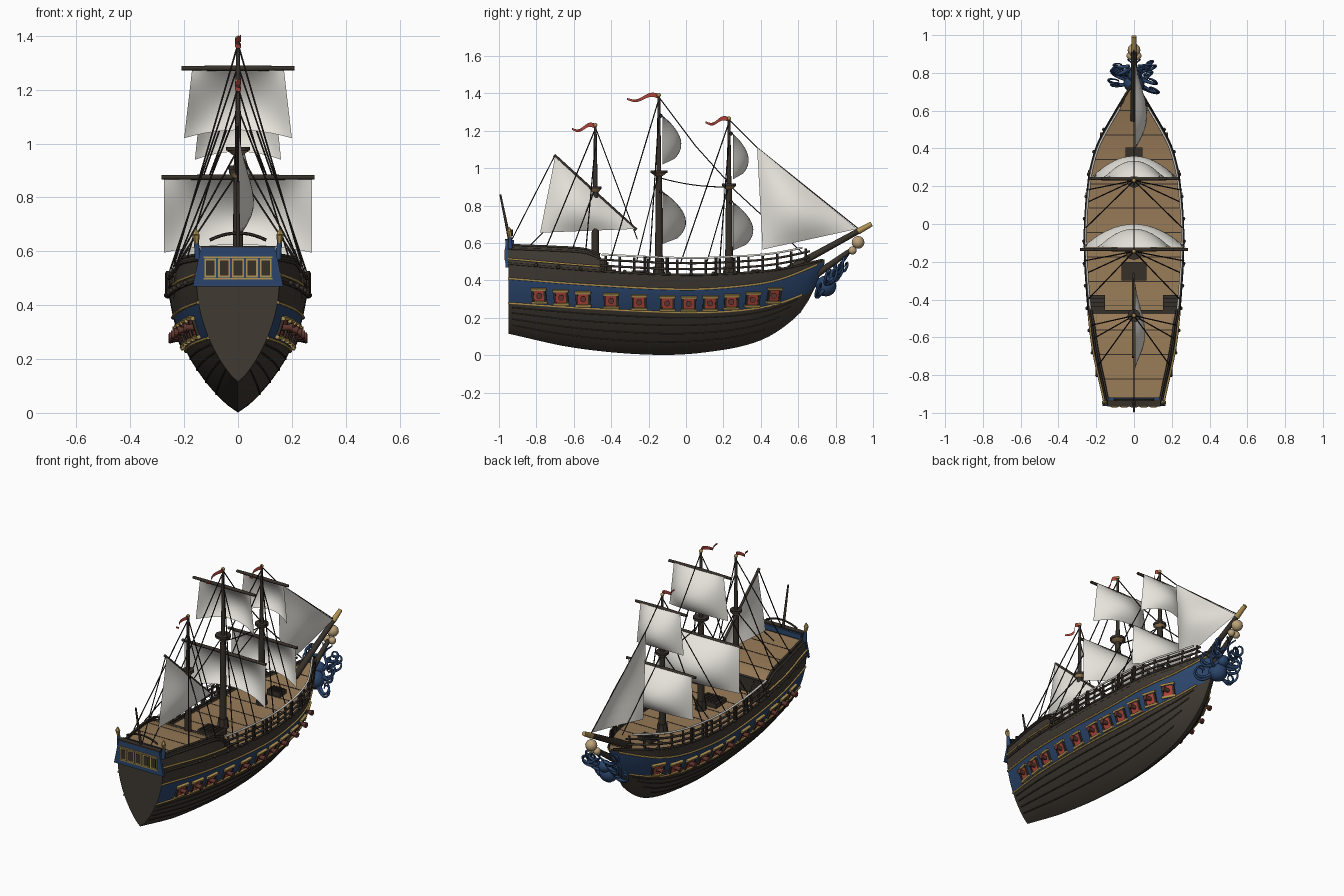
import bpy, bmesh, math, random
from mathutils import Vector, Matrix

if "Cube" in bpy.data.objects:
    bpy.data.objects.remove(bpy.data.objects["Cube"])
random.seed(4)


def material(name, r, g, b):
    m = bpy.data.materials.new(name)
    m.use_nodes = True
    m.diffuse_color = (r, g, b, 1)
    bsdf = m.node_tree.nodes["Principled BSDF"]
    bsdf.inputs["Base Color"].default_value = (r, g, b, 1)
    bsdf.inputs["Roughness"].default_value = 0.8
    return m


HULL = material("hull brown", .05, .041, .032)
WOOD = material("dark wood", .038, .03, .023)
BLUE = material("navy blue", .024, .06, .15)
GOLD = material("old gold", .43, .29, .085)
DECK = material("deck tan", .31, .195, .095)
SAIL = material("sail canvas", .8, .78, .72)
RED = material("dull red", .45, .06, .045)
MAROON = material("dark maroon", .11, .035, .027)
BONE = material("bone", .5, .36, .19)
ROPE = material("tarred rope", .024, .02, .016)


# ---------- helpers ----------
def finish(name, bm, mats, smooth=True):
    bmesh.ops.recalc_face_normals(bm, faces=bm.faces)
    me = bpy.data.meshes.new(name)
    bm.to_mesh(me)
    bm.free()
    ob = bpy.data.objects.new(name, me)
    bpy.context.collection.objects.link(ob)
    for m in mats:
        me.materials.append(m)
    if smooth:
        bpy.ops.object.select_all(action='DESELECT')
        ob.select_set(True)
        bpy.context.view_layer.objects.active = ob
        bpy.ops.object.shade_smooth_by_angle(angle=math.radians(40))


def paint(verts, mat):
    for f in {f for v in verts for f in v.link_faces}:
        f.material_index = mat


def box(bm, loc, size, mat=0, rot=None):
    mtx = Matrix.LocRotScale(Vector(loc), rot, Vector(size))
    paint(bmesh.ops.create_cube(bm, size=1, matrix=mtx)["verts"], mat)


def rod(bm, a, b, r1, r2=None, mat=0, seg=10):
    a, b = Vector(a), Vector(b)
    mtx = Matrix.LocRotScale((a + b) / 2, (b - a).to_track_quat('Z', 'Y'), None)
    geo = bmesh.ops.create_cone(bm, cap_ends=True, segments=seg, radius1=r1,
                                radius2=r1 if r2 is None else r2, depth=(b - a).length, matrix=mtx)
    paint(geo["verts"], mat)


def ball(bm, loc, r, mat=0):
    geo = bmesh.ops.create_uvsphere(bm, u_segments=12, v_segments=8, radius=r, matrix=Matrix.Translation(loc))
    paint(geo["verts"], mat)


def tubes(name, paths, r, mat, taper=False):
    cu = bpy.data.curves.new(name, 'CURVE')
    cu.dimensions = '3D'
    cu.bevel_depth = r
    cu.bevel_resolution = 1
    cu.use_fill_caps = True
    cu.materials.append(mat)
    for path in paths:
        sp = cu.splines.new('POLY')
        sp.points.add(len(path) - 1)
        for i, p in enumerate(path):
            sp.points[i].co = (*p, 1)
            sp.points[i].radius = 1 - .7 * i / len(path) if taper else 1
    bpy.context.collection.objects.link(bpy.data.objects.new(name, cu))


def span(a, b, n):
    return [a + (b - a) * i / n for i in range(n + 1)]


def grid(bm, rows, mat_of=lambda i: 0):
    vs = [[bm.verts.new(p) for p in row] for row in rows]
    for i in range(len(vs) - 1):
        for j in range(len(vs[i]) - 1):
            f = bm.faces.new((vs[i][j], vs[i][j + 1], vs[i + 1][j + 1], vs[i + 1][j]))
            f.material_index = mat_of(i)


def curve(*pts):
    """Smooth interpolation through (y, value) pairs."""
    def slope(i):
        a, b = pts[max(i - 1, 0)], pts[min(i + 1, len(pts) - 1)]
        return (b[1] - a[1]) / (b[0] - a[0])

    def f(y):
        i = max([k for k in range(len(pts) - 1) if pts[k][0] <= y] or [0])
        (x0, v0), (x1, v1) = pts[i], pts[i + 1]
        h = x1 - x0
        t = min(max((y - x0) / h, 0), 1)
        return (v0 * (1 + 2 * t) * (1 - t) ** 2 + slope(i) * h * t * (1 - t) ** 2
                + v1 * t * t * (3 - 2 * t) + slope(i + 1) * h * t * t * (t - 1))
    return f


# ---------- hull lines ----------
STERN, BOW = -.95, .74
width = curve((-.95, .155), (-.6, .225), (-.1, .26), (.24, .238), (.4, .2), (.5, .152), (.6, .095), (.74, .012))
keel = curve((-.95, .115), (-.6, .04), (-.2, .003), (.1, .015), (.4, .08), (.6, .215), (.68, .34), (.74, .49))
band_low = curve((-.95, .275), (-.5, .245), (0, .225), (.3, .237), (.5, .275), (.74, .37))
band_high = curve((-.95, .41), (-.5, .375), (0, .352), (.3, .37), (.5, .405), (.74, .5))
sheer = curve((-.95, .49), (-.46, .45), (0, .43), (.3, .44), (.5, .46), (.74, .512))
poop = curve((-.95, .59), (-.7, .58), (-.54, .568), (-.46, .54))


def skin(y, z, side=1, out=0):
    k = keel(y)
    t = max(z - k, 0) / (max(.5, sheer(y) + .02) - k)
    f = math.sin(math.pi / 2 * t ** .8) if t < 1 else 1 - .5 * (t - 1)
    return Vector((side * (width(y) * f + out), y, max(z, k)))


def along(y0, y1, zf, side, out=0, n=40):
    return [skin(y, zf(y), side, out) for y in span(y0, y1, n)]


# ---------- hull, bulwarks and decks ----------
bm = bmesh.new()
for s in (1, -1):
    rows = [along(STERN, BOW, lambda y: keel(y) + max(band_low(y) - keel(y), 0) * i / 9, s) for i in range(10)]
    rows += [along(STERN, BOW, lambda y: band_low(y) + (band_high(y) - band_low(y)) * i / 3, s) for i in (1, 2, 3)]
    rows.append(along(STERN, BOW, sheer, s))
    grid(bm, rows, lambda i: 1 if 9 <= i < 12 else 0)
    grid(bm, [along(STERN, -.46, sheer, s, 0, 14), along(STERN, -.46, poop, s, 0, 14)])
grid(bm, [[skin(STERN, z, 1), skin(STERN, z, -1)] for z in span(.115, .59, 16)])
bmesh.ops.remove_doubles(bm, verts=bm.verts, dist=.0004)
finish("hull", bm, [HULL, BLUE])

bm = bmesh.new()
for y0, y1, zf in ((-.47, .71, lambda y: sheer(y) - .02), (STERN, -.46, lambda y: poop(y) - .025)):
    grid(bm, [[skin(y, zf(y), s) for s in (1, -1)] for y in span(y0, y1, 24)])
finish("decks", bm, [DECK])
bm = bmesh.new()
grid(bm, [[skin(-.46, z, s) for s in (1, -1)] for z in (.42, .512)])
for y in span(-.82, .6, 11):
    z = (poop(y) - .025 if y < -.46 else sheer(y) - .02)
    box(bm, (0, y, z), (2 * skin(y, z).x - .01, .005, .003))
box(bm, (0, -.465, .515), (.48, .022, .014))
finish("deck_beams_and_bulkhead", bm, [WOOD], False)

# ---------- trim, wales and rails ----------
wales, gold, rails, pale = [], [], [], []
for s in (1, -1):
    for k, y1 in ((.3, .42), (.5, .5), (.7, .56), (.88, .6)):
        wales.append(along(-.93, y1, lambda y: keel(y) + (band_low(y) - keel(y)) * k, s))
    gold += [along(STERN, .7, band_high, s, .002), along(STERN, .62, lambda y: band_low(y) + .003, s, .002),
             along(STERN, -.46, lambda y: sheer(y) + .025, s, .002)]
    rails += [along(STERN, .73, sheer, s), along(STERN, -.46, poop, s, -.003),
              along(STERN, -.46, lambda y: poop(y) - .02, s, .002)]
    rails += [along(-.46, .66, lambda y: sheer(y) + h, s) for h in (.03, .062)]
    rails += [[skin(y, sheer(y), s), skin(y, sheer(y) + .082, s)] for y in span(-.43, .64, 14)]
    pale.append(along(-.45, .62, lambda y: sheer(y) + .09, s))
tubes("hull_wales", wales, .0035, WOOD)
tubes("gold_trim", gold, .0058, GOLD)
tubes("rails", rails, .0065, WOOD)
tubes("rail_canvas", pale, .006, SAIL)

# ---------- gun ports ----------
bm = bmesh.new()
ports = span(-.785, -.55, 2) + span(-.4, -.1, 2) + span(.015, .47, 4)
for s in (1, -1):
    for y in ports:
        z = (band_low(y) + band_high(y)) / 2 - .012
        p = skin(y, z, s)
        ty = (skin(y + .02, z, s) - skin(y - .02, z, s)).normalized()
        tz = (skin(y, z + .02, s) - skin(y, z - .02, s)).normalized()
        n = ty.cross(tz).normalized() * s
        tz = n.cross(ty)
        rot = Matrix((ty, tz, n)).transposed().to_quaternion()
        box(bm, p, (.058, .058, .012), 1, rot)
        for d in (1, -1):
            box(bm, p + tz * .037 * d, (.086, .012, .026), 0, rot)
            box(bm, p + ty * .033 * d, (.012, .064, .02), 2, rot)
        aim = Vector((s, 0, -.05))
        rod(bm, p, p + aim * .034, .013, .011, 3)
        rod(bm, p + aim * .03, p + aim * .042, .016, None, 3)
finish("gun_ports", bm, [GOLD, RED, WOOD, MAROON])

# ---------- stern gallery, lanterns and staff ----------
bm = bmesh.new()
grid(bm, [[(-.168, -.964, .47), (.168, -.964, .47)], [(-.138, -.964, .615), (.138, -.964, .615)]])
geo = bmesh.ops.extrude_face_region(bm, geom=list(bm.faces))
bmesh.ops.translate(bm, vec=(0, .014, 0), verts=[g for g in geo["geom"] if isinstance(g, bmesh.types.BMVert)])
box(bm, (0, -.925, .6), (.276, .012, .03))
box(bm, (0, -.95, .617), (.28, .034, .006), 2)
for x in span(-.103, .103, 4):
    box(bm, (x, -.964, .538), (.044, .008, .07), 1)
    box(bm, (x, -.966, .538), (.032, .009, .056), 2)
for z in (.498, .578):
    box(bm, (0, -.964, z), (.256, .006, .006), 1)
for s in (1, -1):
    rod(bm, (s * .148, -.94, .57), (s * .154, -.94, .63), .013, .009, 0)
    rod(bm, (s * .154, -.94, .63), (s * .156, -.945, .662), .009, .014, 1, 6)
    rod(bm, (s * .156, -.945, .662), (s * .156, -.945, .685), .015, .002, 1, 6)
rod(bm, (0, -.94, .6), (0, -.993, .86), .009, .005, 2)
arch = [Vector((x, -.93, .668 - 2.4 * x * x)) for x in span(-.105, .105, 10)]
for a, b in zip(arch, arch[1:]):
    rod(bm, a, b, .006, None, 2, 6)
finish("stern_gallery", bm, [BLUE, GOLD, WOOD])

# ---------- masts, tops and pennants ----------
MASTS = (("mizzen", -.485, 1.23, .895, .034), ("main", -.145, 1.39, .98, .045), ("fore", .23, 1.265, .91, .038))
ropes = []
for name, y, top, nest, r in MASTS:
    bm = bmesh.new()
    rod(bm, (0, y, .41), (0, y, nest), .022, .016)
    rod(bm, (0, y, nest - .02), (0, y, top), .013, .007)
    rod(bm, (0, y, .42), (0, y, .475), .034, .028, 0, 8)
    rod(bm, (0, y, nest - .022), (0, y, nest - .006), .02, r * .9, 2, 12)
    rod(bm, (0, y, nest - .006), (0, y, nest + .008), r, None, 0, 12)
    ball(bm, (0, y, top), .011, 1)
    finish(name + "_mast", bm, [WOOD, GOLD, DECK])
    bm = bmesh.new()
    long = .17 if name == "main" else .125
    grid(bm, [[(.012 * math.sin(9 * t), y - long * t, top - .006 - .016 * t + .012 * math.sin(6.5 * t) + e * (1 - .6 * t))
               for t in span(0, 1, 14)] for e in (-.013, .013)])
    finish(name + "_pennant", bm, [RED])
    for s in (1, -1):
        for h, dy in ((top - .02, -.26), (nest, -.12), (top - .1, -.05)):
            e = y + dy
            ropes.append([(0, y, h), skin(e, (poop(e) if e < -.46 else sheer(e) + .06), s, .006)])
ropes += [[(0, -.145, 1.38), (0, .05, 1.12), (0, .23, .92)], [(0, .23, 1.26), (0, .38, 1.11), (0, .93, .67)],
          [(0, .23, .91), (0, .62, .55)], [(0, -.485, 1.22), (0, -.26, .62)],
          [(0, -.7, 1.07), (0, -.93, .62)], [(0, -.76, .66), (0, -.85, .57)],
          [(0, -.145 + .375 * t, .95 - .05 * t - .06 * t * (1 - t)) for t in span(0, 1, 8)]]
tubes("rigging", ropes, .0032, ROPE)

# ---------- square sails ----------
SQUARES = (("main_lower", -.135, .875, .595, .275, .275, .285, .125), ("main_upper", -.135, 1.28, 1.02, .17, .2, .21, .1),
           ("fore_lower", .24, .82, .56, .215, .225, .235, .11), ("fore_upper", .24, 1.185, .94, .135, .16, .175, .085))
for name, y, z1, z0, w1, w0, yard, bulge in SQUARES:
    bm = bmesh.new()
    grid(bm, [[(u * (w1 + (w0 - w1) * v),
                y + .01 + bulge * (1 - u * u) * math.sin(2.45 * v ** .9),
                z1 + (z0 - z1) * v + .03 * (1 - u * u) * v ** 3) for u in span(-1, 1, 16)] for v in span(0, 1, 12)])
    finish(name + "_sail", bm, [SAIL])
    bm = bmesh.new()
    for s in (1, -1):
        rod(bm, (0, y, z1), (s * yard, y, z1), .011, .008)
    finish(name + "_yard", bm, [WOOD])

# ---------- fore-and-aft sails ----------
TRIANGLES = (("lateen_sail", (-.70, 1.06), (-.275, .675), (-.78, .655), .05),
             ("jib_sail", (.38, 1.11), (.915, .675), (.41, .565), .06))
for name, a, b, c, bulge in TRIANGLES:
    A, B, C = (Vector((0, *p)) for p in (a, b, c))
    bm = bmesh.new()
    rows = []
    for v in span(0, 1, 12):
        row = []
        for u in span(0, 1, 12):
            p = A.lerp(B.lerp(C, u), v)
            p.x = .004 + bulge * math.sin(math.pi * u) * math.sin(math.pi * v ** 1.9) + .03 * u * (1 - u) * v
            row.append(p)
        rows.append(row)
    grid(bm, rows)
    bmesh.ops.remove_doubles(bm, verts=bm.verts, dist=.0001)
    finish(name, bm, [SAIL])
bm = bmesh.new()
rod(bm, (-.004, -.705, 1.07), (-.004, -.265, .67), .008)
finish("lateen_yard", bm, [WOOD])

# ---------- deck fittings ----------
bm = bmesh.new()
for y, w, d in ((-.25, .13, .1), (.375, .09, .06)):
    z = sheer(y) - .01
    box(bm, (0, y, z), (w, d, .035))
    for x in span(-w * .35, w * .35, 4):
        box(bm, (x, y, z + .02), (.008, d * .85, .008))
for s in (1, -1):
    for i in range(4):
        box(bm, (s * .195, -.45 + .02 * i, .475 - .01 * i), (.085, .03, .085 - .02 * i))
    for y in span(-.8, .5, 11):
        ball(bm, skin(y, sheer(y) + .005, s, .008), .01)
    for y in (-.22, -.1, .16, .28):
        rod(bm, skin(y, sheer(y), s, .006), skin(y, sheer(y) + .09, s, .008), .009)
finish("deck_fittings", bm, [WOOD], False)

# ---------- bowsprit and figurehead ----------
bm = bmesh.new()
rod(bm, (0, .55, .46), (0, .93, .668), .02, .015)
rod(bm, (0, .92, .662), (0, .993, .702), .017, .013, 1)
rod(bm, (0, .68, .42), (0, .88, .56), .02, .013)
finish("bowsprit", bm, [WOOD, GOLD])
bm = bmesh.new()
ball(bm, (0, .748, .37), .056)
ball(bm, (0, .79, .425), .036)
ball(bm, (0, .92, .603), .034, 1)
for s in (1, -1):
    ball(bm, (s * .018, .89, .56), .022, 1)
finish("figurehead", bm, [BLUE, BONE])
# each tentacle walks outward while its heading turns into a curl
arms = []
for s in (1, -1):
    for i in range(9):
        f = i / 8
        p = Vector((s * .025, .735 + .1 * f, .35 + .13 * f))
        out = Vector((s, random.uniform(-.6, .5), 0)).normalized()
        heading, turn = random.uniform(-.9, .3), random.uniform(.9, 1.5)
        path = []
        for t in span(0, 1, 18):
            path.append(p.copy())
            heading += turn * .55 * t
            p += (out * math.cos(heading) + Vector((0, .3, 1)) * math.sin(heading)) * (.0125 - .003 * f)
        arms.append(path)
    arms.append([Vector((s * (.02 + .02 * math.sin(7 * t)), .78 + .09 * t, .42 + .12 * t)) for t in span(0, 1, 12)])
tubes("figurehead_tentacles", arms, .0105, BLUE, True)
